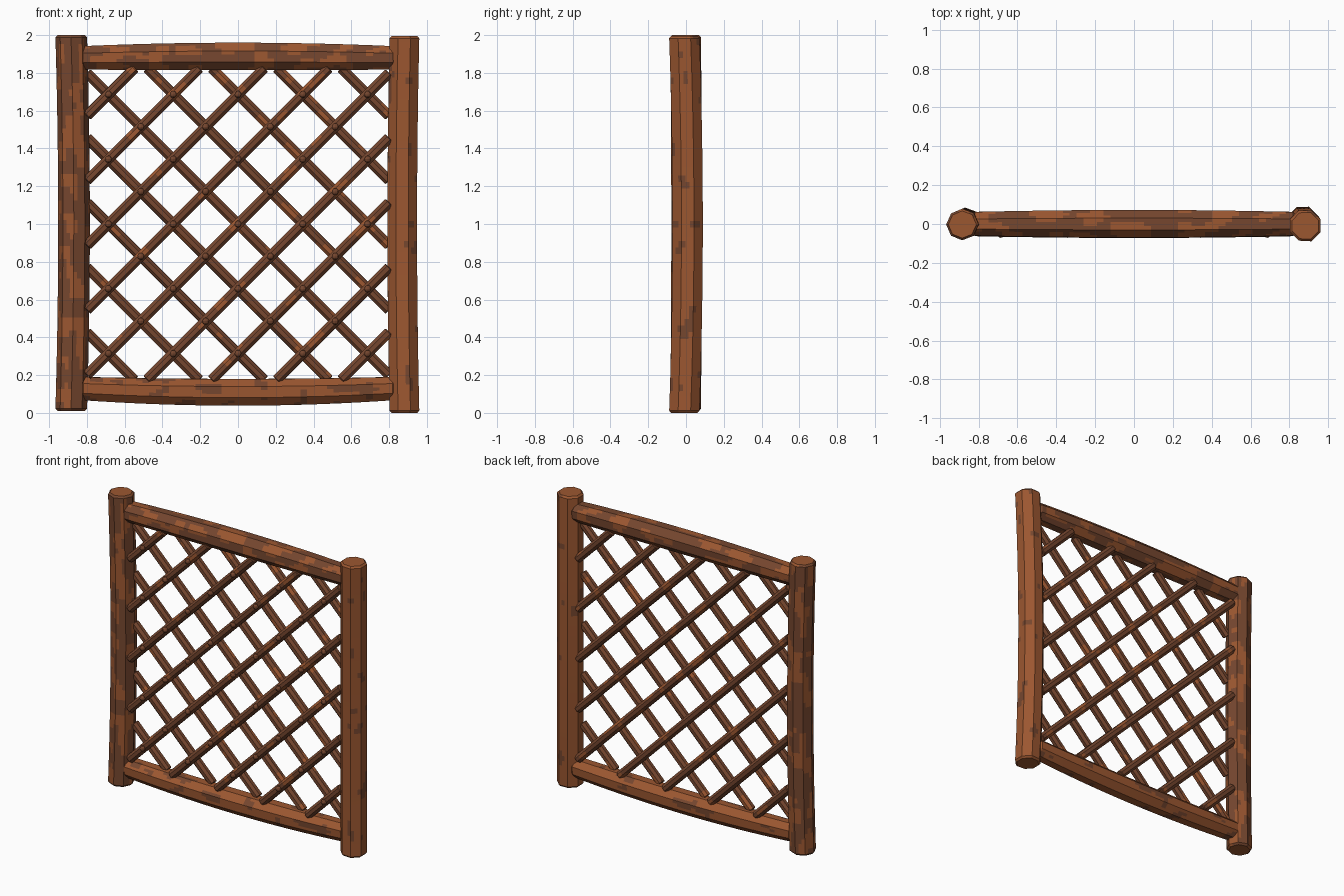
import bpy, bmesh, math, random
from mathutils import Vector, noise

random.seed(4)
if "Cube" in bpy.data.objects:
    bpy.data.objects.remove(bpy.data.objects["Cube"])


def material(name, rgb):
    m = bpy.data.materials.new(name)
    m.use_nodes = True
    m.diffuse_color = (*rgb, 1)
    m.node_tree.nodes["Principled BSDF"].inputs["Base Color"].default_value = (*rgb, 1)
    return m


DARK = material("dark_wood", (0.18, 0.062, 0.028))
LIGHT = material("light_wood", (0.33, 0.095, 0.030))


def finish(bm, name):
    bmesh.ops.recalc_face_normals(bm, faces=bm.faces)
    mesh = bpy.data.meshes.new(name)
    bm.to_mesh(mesh)
    bm.free()
    mesh.materials.append(DARK)
    mesh.materials.append(LIGHT)
    ob = bpy.data.objects.new(name, mesh)
    bpy.context.collection.objects.link(ob)
    bpy.ops.object.select_all(action="DESELECT")
    ob.select_set(True)
    bpy.context.view_layer.objects.active = ob
    bpy.ops.object.shade_smooth_by_angle(angle=math.radians(25))
    return ob


def log(name, start, end, radius, threshold, bend=(0, 0, 0), swell=0.0,
        turn=0.5, split=3, step=0.035, chamfer=0.012, rough=0.03):
    """Bowed eight-sided timber; light patches where noise exceeds threshold."""
    start, end, bend = Vector(start), Vector(end), Vector(bend)
    axis = (end - start).normalized()
    side = Vector((0, 1, 0))
    up = axis.cross(side)
    length = (end - start).length
    corners = []
    for i in range(8):
        a = (i + turn) * math.pi / 4
        corners.append((side * math.cos(a) + up * math.sin(a))
                       * radius * (1 + random.uniform(-rough, rough)))
    section = [corners[i].lerp(corners[(i + 1) % 8], j / split)
               for i in range(8) for j in range(split)]
    count = max(4, round(length / step))
    inner = chamfer / length
    stations = [0] + [inner + (1 - 2 * inner) * k / count for k in range(count + 1)] + [1]

    bm = bmesh.new()
    rings = []
    for t in stations:
        bow = 1 - (2 * t - 1) ** 2
        scale = (1 + swell * bow) * (0.86 if t in (0, 1) else 1)
        centre = start.lerp(end, t) + bend * (bow - 0.5)
        rings.append([bm.verts.new(centre + p * scale) for p in section])
    n = len(section)
    shift = Vector((random.random(), random.random(), random.random())) * 20
    for a, b in zip(rings, rings[1:]):
        for i in range(n):
            f = bm.faces.new((a[i], a[(i + 1) % n], b[(i + 1) % n], b[i]))
            p = f.calc_center_median()
            p = p - axis * p.dot(axis) * 0.4
            f.material_index = int(noise.noise(p * 15 + shift) > threshold)
    for ring in (rings[0], rings[-1]):
        bm.faces.new(ring).material_index = int(threshold < 0.3)
    return finish(bm, name)


# Posts
log("left_side_post", (-0.877, 0, 0.01), (-0.877, 0, 2), 0.083, 0.1,
    bend=(0.015, 0.006, 0), turn=0)
log("right_side_post", (0.874, 0, 0), (0.874, 0, 1.995), 0.085, -0.42,
    bend=(-0.012, 0.018, 0))

# Rails
log("top_rail", (-0.83, 0, 1.883), (0.83, 0, 1.883), 0.066, 0.14,
    bend=(0, 0, 0.008), swell=0.17)
log("bottom_rail", (-0.83, 0, 0.12), (0.83, 0, 0.12), 0.066, -0.3,
    bend=(0, 0, -0.02), swell=0.15)

# Lattice slats: rising ones in front, falling ones behind
PITCH, HALF_X, HALF_Z = 0.343, 0.8, 0.825
for slope, y, label in ((1, -0.024, "front_slat"), (-1, 0.024, "back_slat")):
    for k in range(-4, 5):
        offset = k * PITCH
        ends = sorted((slope * (-HALF_Z - offset), slope * (HALF_Z - offset)))
        x0, x1 = max(-HALF_X, ends[0]), min(HALF_X, ends[1])
        log(f"{label}_{k + 5}", (x0, y, 1 + slope * x0 + offset),
            (x1, y, 1 + slope * x1 + offset), 0.029, 0.36,
            split=1, chamfer=0.004, rough=0.04)

# Round nail heads at every crossing
bm = bmesh.new()
for i in range(-4, 5):
    for j in range(-4, 5):
        if (i + j) % 2 == 0:
            made = bmesh.ops.create_uvsphere(bm, u_segments=10, v_segments=6, radius=0.019)
            bmesh.ops.translate(bm, verts=made["verts"],
                                vec=(i * PITCH / 2, -0.052, 1 + j * PITCH / 2))
finish(bm, "nail_heads")
